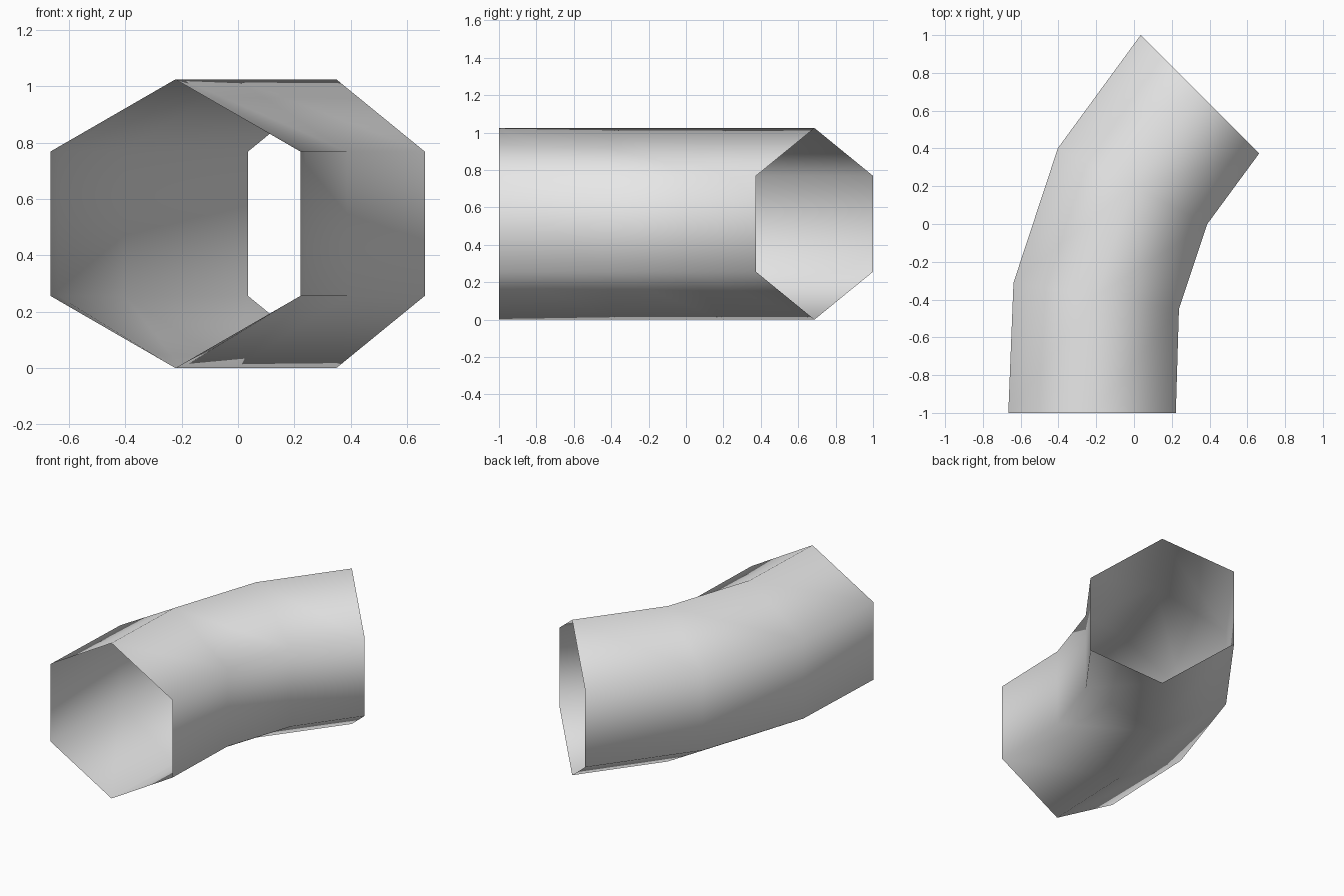
import bpy
import bmesh
from math import sin, cos, radians, tau

cube = bpy.data.objects.get("Cube")
if cube:
    bpy.data.objects.remove(cube, do_unlink=True)

RADIUS = 0.512
SIDES = 6

# Centre line of the bend: x, y and turn angle of each ring
STATIONS = [(-0.222, -1.0, 0), (-0.2, -0.38, 9), (-0.008, 0.2, 27), (0.349, 0.687, 45)]

grey = bpy.data.materials.new("light_grey")
grey.use_nodes = True
grey.diffuse_color = (0.8, 0.8, 0.8, 1)
grey.node_tree.nodes["Principled BSDF"].inputs["Base Color"].default_value = (0.8, 0.8, 0.8, 1)


def add_ring(bm, x, y, turn):
    """Upright hexagonal ring, turned about z, with a corner at the top."""
    t = radians(turn)
    ring = []
    for j in range(SIDES):
        a = tau * j / SIDES
        side = RADIUS * sin(a)
        ring.append(bm.verts.new((x + side * cos(t), y - side * sin(t),
                                  RADIUS + RADIUS * cos(a))))
    return ring


# Open-ended curved tube, skinned ring to ring
bm = bmesh.new()
rings = [add_ring(bm, *s) for s in STATIONS]
for near, far in zip(rings, rings[1:]):
    for j in range(SIDES):
        k = (j + 1) % SIDES
        face = bm.faces.new((near[j], near[k], far[k], far[j]))
        face.smooth = True

mesh = bpy.data.meshes.new("curved_tube")
bm.to_mesh(mesh)
bm.free()
mesh.materials.append(grey)
tube = bpy.data.objects.new("curved_tube", mesh)
bpy.context.collection.objects.link(tube)
